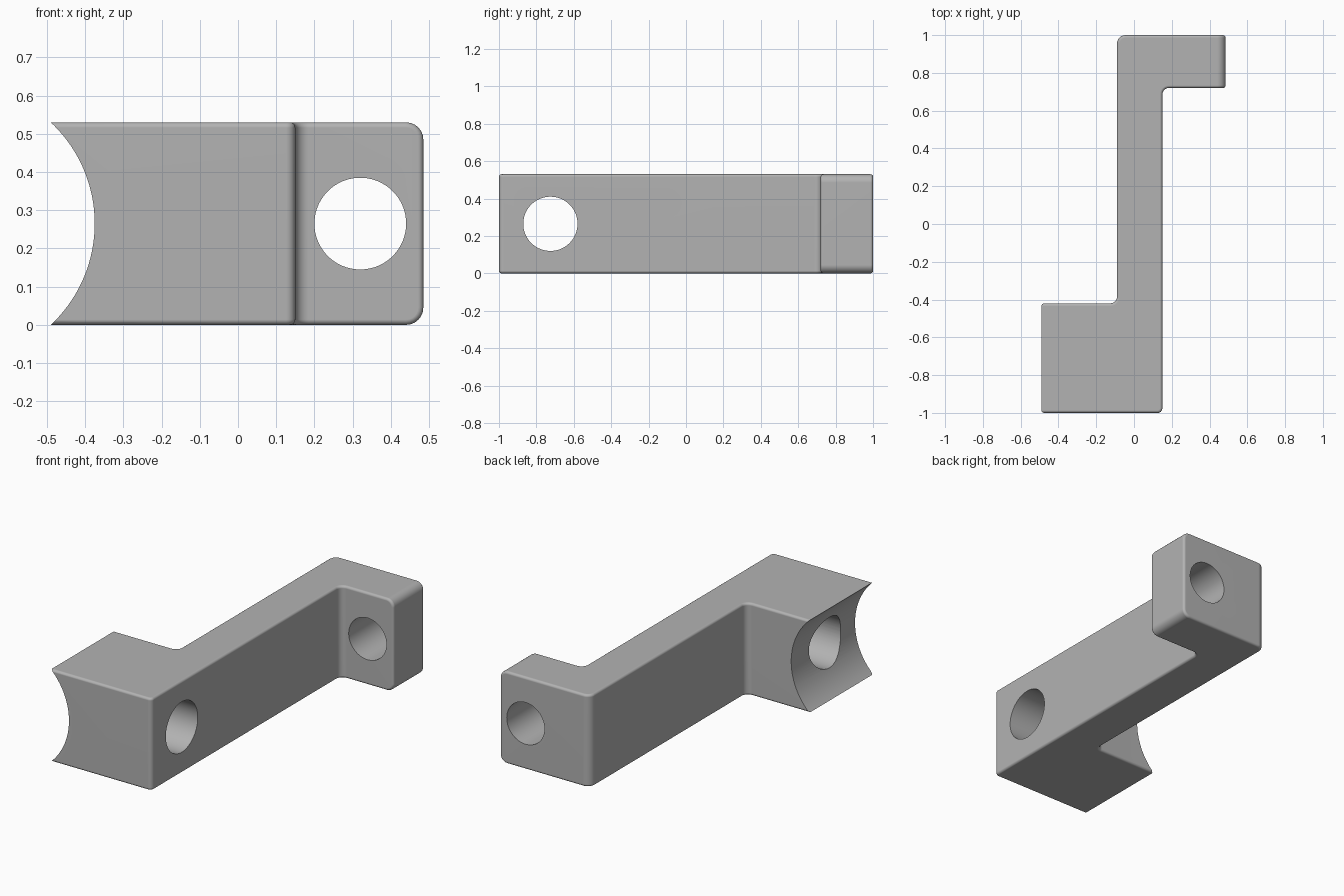
import bpy
import bmesh
from math import radians, pi
from mathutils import Matrix, Vector

cube = bpy.data.objects.get("Cube")
if cube:
    bpy.data.objects.remove(cube, do_unlink=True)

HEIGHT = 0.53
MID = HEIGHT / 2
END_X = 0.485

grey = bpy.data.materials.new("plain grey")
grey.use_nodes = True
colour = (0.45, 0.45, 0.45, 1)
grey.diffuse_color = colour
grey.node_tree.nodes["Principled BSDF"].inputs["Base Color"].default_value = colour


def add_object(name, bm):
    mesh = bpy.data.meshes.new(name)
    bmesh.ops.recalc_face_normals(bm, faces=bm.faces)
    bm.to_mesh(mesh)
    bm.free()
    mesh.materials.append(grey)
    obj = bpy.data.objects.new(name, mesh)
    bpy.context.collection.objects.link(obj)
    return obj


def add_cutter(name, centre, radius, length, axis, sides=96):
    bm = bmesh.new()
    turn = Matrix.Rotation(pi / 2, 4, "Y" if axis == "x" else "X")
    bmesh.ops.create_cone(bm, cap_ends=True, segments=sides, radius1=radius,
                          radius2=radius, depth=length,
                          matrix=Matrix.Translation(centre) @ turn)
    cutter = add_object(name, bm)
    cutter.hide_render = True
    return cutter


def round_edges(bm, test, radius, steps=6):
    edges = [e for e in bm.edges if test(e.verts[0].co, e.verts[1].co)]
    bmesh.ops.bevel(bm, geom=edges, offset=radius, offset_type="OFFSET",
                    segments=steps, profile=0.5, affect="EDGES")


# Stepped outline, with the rounding radius of each corner
outline = [(-0.6, -1, 0), (0.15, -1, 0.024), (0.15, 0.72, 0.035),
           (END_X, 0.72, 0), (END_X, 1, 0), (-0.09, 1, 0.045),
           (-0.09, -0.42, 0.035), (-0.6, -0.42, 0)]
bm = bmesh.new()
base = bm.faces.new([bm.verts.new((x, y, 0)) for x, y, r in outline])
up = bmesh.ops.extrude_face_region(bm, geom=[base])["geom"]
bmesh.ops.translate(bm, vec=(0, 0, HEIGHT),
                    verts=[v for v in up if isinstance(v, bmesh.types.BMVert)])
bmesh.ops.recalc_face_normals(bm, faces=bm.faces)

# Upright corners
for x, y, r in outline:
    if r:
        corner = Vector((x, y))
        round_edges(bm, lambda a, b: (a.xy - corner).length < 1e-4
                    and (b.xy - corner).length < 1e-4, r)

# Upper and lower corners of the short arm
round_edges(bm, lambda a, b: min(a.x, b.x) > END_X - 1e-4
            and abs(a.z - b.z) < 1e-4, 0.045)
bracket = add_object("bracket", bm)

# Small rounding of all outer edges
soft = bracket.modifiers.new("soft edges", "BEVEL")
soft.width = 0.014
soft.segments = 4
soft.limit_method = "ANGLE"
soft.angle_limit = radians(40)
soft.use_clamp_overlap = False

# Saddle and the two through holes
cutters = [
    add_cutter("saddle_cutter", (-0.738, -0.7, MID), 0.363, 1.2, "y", 128),
    add_cutter("arm_hole_cutter", (0.32, 0.86, MID), 0.12, 0.6, "y"),
    add_cutter("block_hole_cutter", (-0.1, -0.725, MID), 0.145, 1.4, "x"),
]
for cutter in cutters:
    cut = bracket.modifiers.new(cutter.name, "BOOLEAN")
    cut.operation = "DIFFERENCE"
    cut.solver = "EXACT"
    cut.object = cutter

bpy.ops.object.select_all(action="DESELECT")
bracket.select_set(True)
bpy.context.view_layer.objects.active = bracket
for name in [m.name for m in bracket.modifiers]:
    bpy.ops.object.modifier_apply(modifier=name)
for cutter in cutters:
    bpy.data.objects.remove(cutter, do_unlink=True)

bpy.ops.object.shade_smooth_by_angle(angle=radians(35))
flat = bracket.modifiers.new("flat sides", "WEIGHTED_NORMAL")
flat.keep_sharp = True
